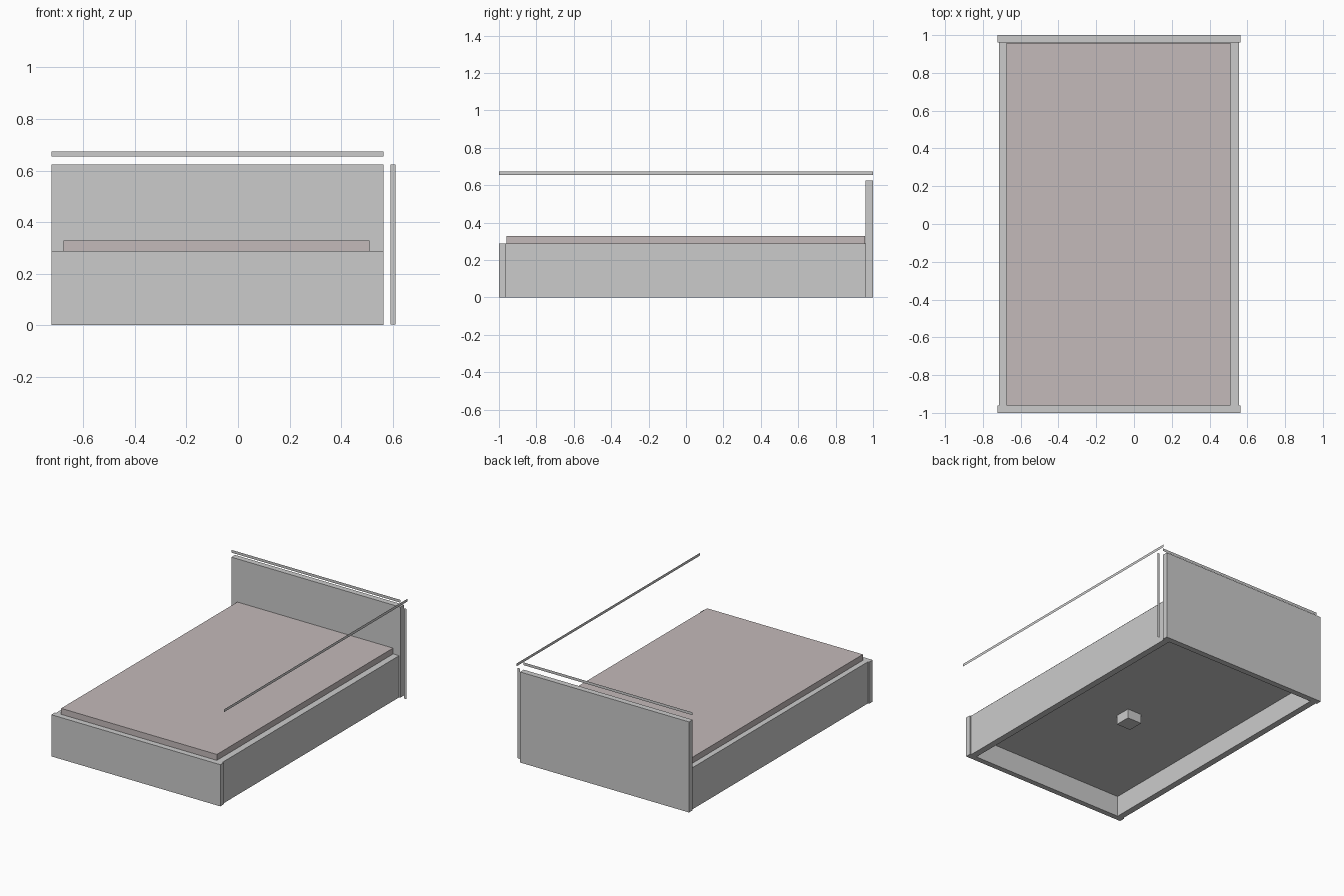
import bpy
import bmesh

if "Cube" in bpy.data.objects:
    bpy.data.objects.remove(bpy.data.objects["Cube"])


def box(name, lo, hi, mat=None):
    """Axis-aligned box between two corners."""
    bm = bmesh.new()
    bmesh.ops.create_cube(bm, size=1)
    for v in bm.verts:
        for i in range(3):
            v.co[i] = (lo[i] if v.co[i] < 0 else hi[i])
    me = bpy.data.meshes.new(name)
    bm.to_mesh(me)
    bm.free()
    ob = bpy.data.objects.new(name, me)
    bpy.context.collection.objects.link(ob)
    if mat:
        me.materials.append(mat)
    return ob


def strip(name, origin, u, v):
    """Flat rectangle spanned by u and v from a corner."""
    p = [[origin[i] + a * u[i] + b * v[i] for i in range(3)]
         for a, b in ((0, 0), (1, 0), (1, 1), (0, 1))]
    me = bpy.data.meshes.new(name)
    me.from_pydata(p, [], [(0, 1, 2, 3)])
    ob = bpy.data.objects.new(name, me)
    bpy.context.collection.objects.link(ob)
    return ob


brown = bpy.data.materials.new("mattress_brown")
brown.diffuse_color = (0.55, 0.49, 0.49, 1)
brown.use_nodes = True
brown.node_tree.nodes["Principled BSDF"].inputs["Base Color"].default_value = brown.diffuse_color

L, R = -0.723, 0.565      # outer width of the end boards
RAIL = 0.287              # height of the low frame

# End boards
box("headboard", (L, 0.96, 0), (R, 1.0, 0.624), None)
box("footboard", (L, -1.0, 0), (R, -0.962, RAIL))

# Side rails
for name, x0, x1 in (("left_rail", -0.714, -0.67), ("right_rail", 0.511, 0.556)):
    box(name, (x0, -0.962, 0), (x1, 0.96, RAIL))

# Recessed base with a small centre block underneath, and the mattress
box("bed_base", (-0.67, -0.962, 0.145), (0.511, 0.96, RAIL))
box("centre_block", (-0.11, -0.17, 0.08), (0.0, -0.06, 0.145))
box("mattress", (-0.676, -0.96, RAIL), (0.511, 0.958, 0.328), brown)

# Flat dimension bars
strip("width_bar", (L, 0.96, 0.655), (R - L, 0, 0), (0, 0, 0.019))
strip("height_bar", (0.592, 0.96, 0.002), (0.019, 0, 0), (0, 0, 0.622))
strip("length_bar", (0.592, -1.0, 0.655), (0, 2.0, 0), (0, 0, 0.019))
